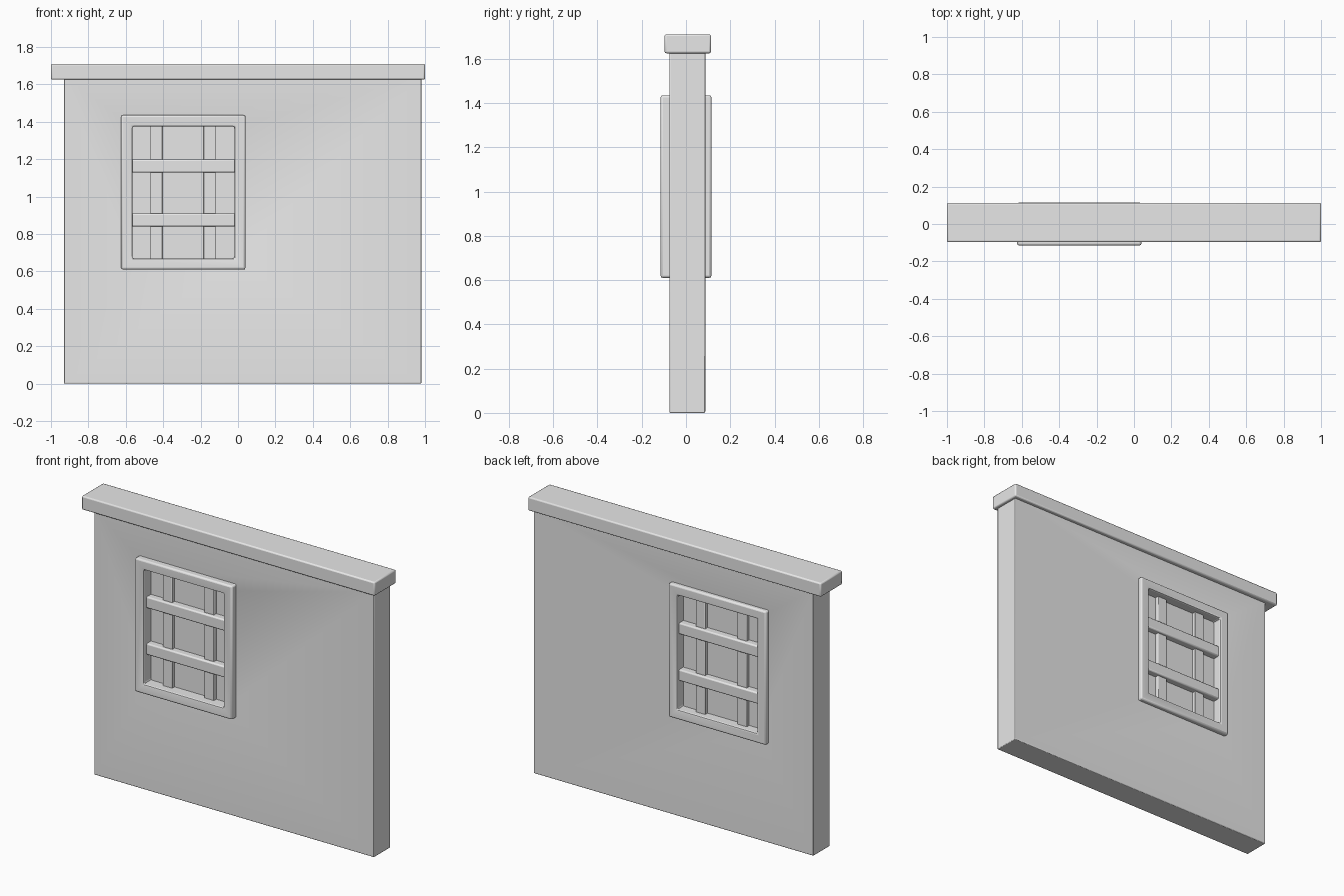
import bpy, math

cube = bpy.data.objects.get("Cube")
if cube:
    bpy.data.objects.remove(cube, do_unlink=True)

stone = bpy.data.materials.new("plain_grey")
stone.use_nodes = True
COLOUR = (0.8, 0.8, 0.8, 1)
stone.diffuse_color = COLOUR
stone.node_tree.nodes["Principled BSDF"].inputs["Base Color"].default_value = COLOUR


def box(name, x, y, z, bevel=0.0, hole=None):
    """Box from (min, max) ranges, with an optional cut hole and rounded edges."""
    bpy.ops.mesh.primitive_cube_add(size=1)
    ob = bpy.context.object
    ob.name = name
    for v in ob.data.vertices:
        v.co = [r[0] if c < 0 else r[1] for c, r in zip(v.co, (x, y, z))]
    ob.data.materials.append(stone)
    if hole:
        cut = ob.modifiers.new("opening", "BOOLEAN")
        cut.operation = "DIFFERENCE"
        cut.solver = "EXACT"
        cut.object = hole
    if bevel:
        rounding = ob.modifiers.new("rounding", "BEVEL")
        rounding.width = bevel
        rounding.segments = 2
        rounding.limit_method = "ANGLE"
        bpy.ops.object.shade_smooth_by_angle(angle=math.radians(50))
    return ob


MID = 0.006                       # centre plane of the wall
OPEN_X, OPEN_Z = (-0.565, -0.02), (0.67, 1.375)


def depth(half):
    return (MID - half, MID + half)


# Hidden cutter for the window opening
cutter = box("opening_cutter", OPEN_X, (-0.4, 0.4), OPEN_Z)
cutter.hide_render = True
cutter.hide_viewport = True
cutter.display_type = "WIRE"

# Wall and its coping
box("wall", (-0.93, 0.98), depth(0.081), (0, 1.64), 0.004, cutter)
box("wall_coping", (-1, 1), (-0.097, 0.113), (1.625, 1.71), 0.008)

# Window frame, standing out on both faces, and the closed panel inside it
box("window_frame", (-0.625, 0.04), (-0.115, 0.115), (0.61, 1.435), 0.01, cutter)
box("window_panel", (-0.58, -0.005), depth(0.048), (0.655, 1.39))

# Crossing bars, the horizontal ones in front of the upright ones
for i, x in enumerate((-0.436, -0.152)):
    box(f"upright_bar_{i + 1}", (x - 0.033, x + 0.033), depth(0.071),
        (OPEN_Z[0] - 0.01, OPEN_Z[1] + 0.01), 0.004)
for i, z in enumerate((0.875, 1.163)):
    box(f"cross_bar_{i + 1}", (OPEN_X[0] - 0.01, OPEN_X[1] + 0.01), depth(0.09),
        (z - 0.035, z + 0.035), 0.008)
